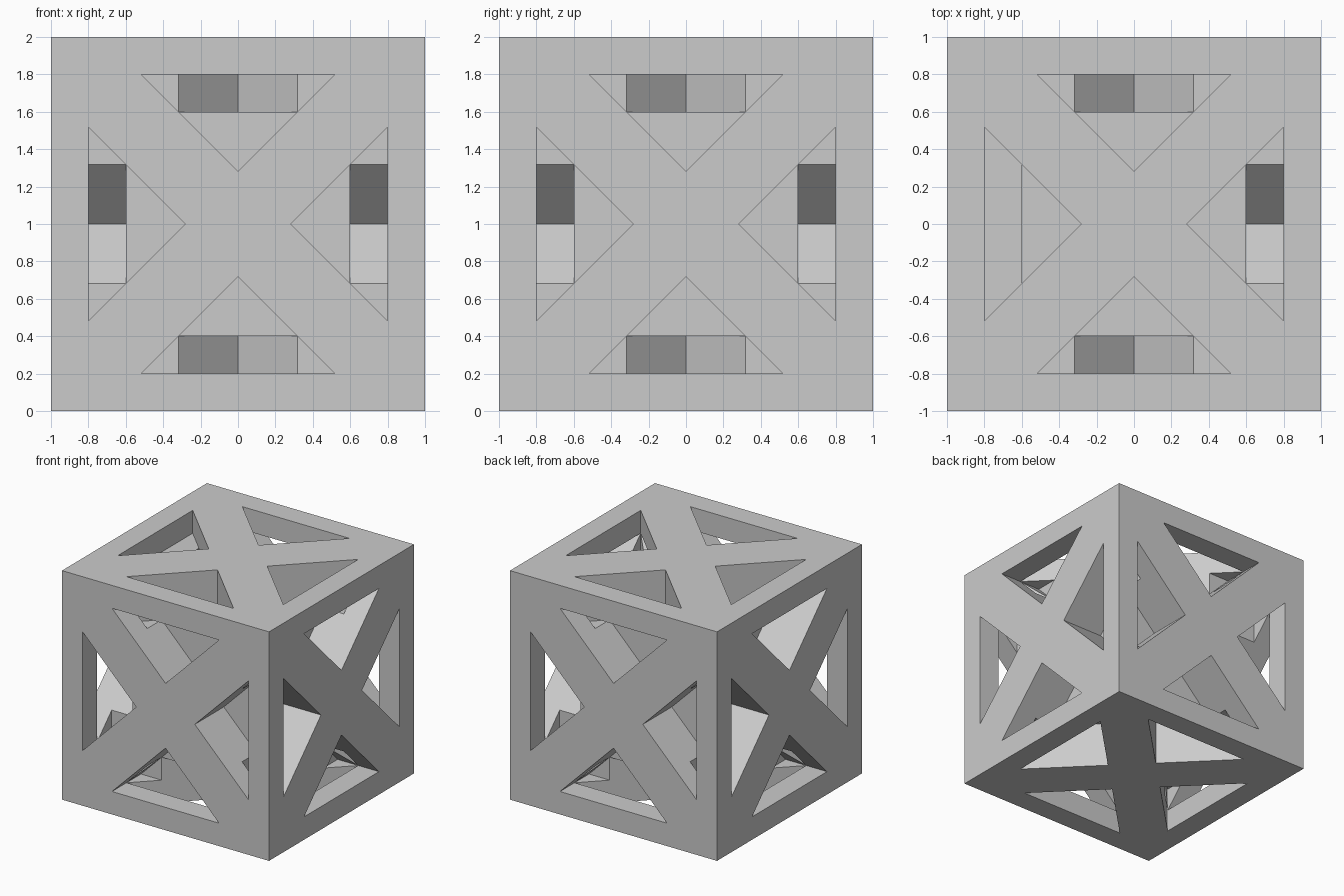
import bpy, bmesh
from math import radians, sqrt
from mathutils import Matrix, Vector

if "Cube" in bpy.data.objects:
    bpy.data.objects.remove(bpy.data.objects["Cube"])

HALF = 1.0                 # half side of the crate
RIM = 0.8                  # inner edge of the border frame
FLOOR = 0.6                # pocket floor, measured from the centre
GAP = 0.2 * sqrt(2)        # pocket tip distance from the face centre
CENTRE = Matrix.Translation((0, 0, HALF))


def pocket_cutter(name, rot):
    """Four triangular prisms that leave an X brace and a rim on one face."""
    bm = bmesh.new()
    w = RIM - GAP
    for i in range(4):
        spin = Matrix.Rotation(radians(90 * i), 4, 'Z')
        tri = [(0, GAP), (w, RIM), (-w, RIM)]
        verts = [bm.verts.new(spin @ Vector((x, y, FLOOR))) for x, y in tri]
        face = bm.faces.new(verts)
        top = bmesh.ops.extrude_face_region(bm, geom=[face])["geom"]
        bmesh.ops.translate(bm, vec=(0, 0, 0.6),
                            verts=[v for v in top if isinstance(v, bmesh.types.BMVert)])
    bmesh.ops.recalc_face_normals(bm, faces=bm.faces[:])
    bm.transform(CENTRE @ rot)
    mesh = bpy.data.meshes.new(name)
    bm.to_mesh(mesh)
    bm.free()
    ob = bpy.data.objects.new(name, mesh)
    bpy.context.collection.objects.link(ob)
    ob.hide_render = True
    return ob


# Solid crate body
bpy.ops.mesh.primitive_cube_add(size=2 * HALF, location=(0, 0, HALF))
crate = bpy.context.object
crate.name = "braced_crate"

# Carve the pockets on all six faces; neighbours meet behind the edge beams
turns = [Matrix.Rotation(radians(a), 4, axis) for a, axis in
         [(0, 'X'), (180, 'X'), (90, 'X'), (-90, 'X'), (90, 'Y'), (-90, 'Y')]]
for i, rot in enumerate(turns):
    cutter = pocket_cutter(f"pocket_cutter_{i}", rot)
    mod = crate.modifiers.new("pockets", 'BOOLEAN')
    mod.operation = 'DIFFERENCE'
    mod.solver = 'EXACT'
    mod.object = cutter
    bpy.context.view_layer.objects.active = crate
    bpy.ops.object.modifier_apply(modifier=mod.name)
    bpy.data.objects.remove(cutter)
